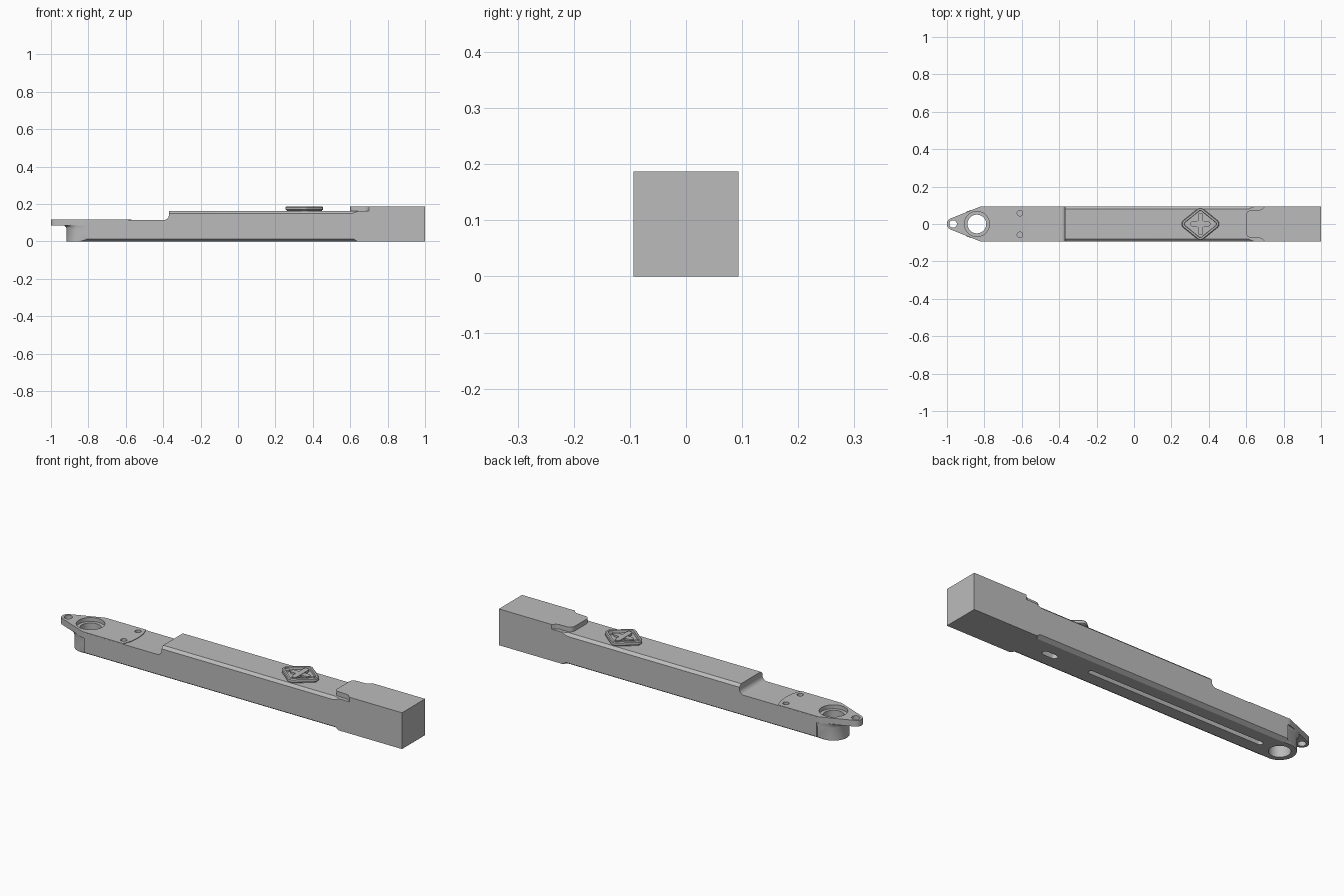
import bpy, bmesh
from math import cos, sin, pi, radians

cube = bpy.data.objects.get("Cube")
if cube:
    bpy.data.objects.remove(cube, do_unlink=True)

grey = bpy.data.materials.new("plain grey")
grey.use_nodes = True
colour = (0.5, 0.5, 0.5, 1)
grey.diffuse_color = colour
grey.node_tree.nodes["Principled BSDF"].inputs["Base Color"].default_value = colour


def hull(circles, n=64):
    """Outline wrapped around circles given as (x, y, radius)."""
    out = []
    for i in range(n):
        c, s = cos(2 * pi * i / n), sin(2 * pi * i / n)
        x, y, r = max(circles, key=lambda k: k[0] * c + k[1] * s + k[2])
        out.append((x + r * c, y + r * s))
    return out


def loft(name, rings):
    """Closed solid through matching rings of 3D points."""
    bm = bmesh.new()
    rows = [[bm.verts.new(p) for p in ring] for ring in rings]
    n = len(rows[0])
    for a, b in zip(rows, rows[1:]):
        for i in range(n):
            j = (i + 1) % n
            bm.faces.new((a[i], a[j], b[j], b[i]))
    bm.faces.new(rows[0])
    bm.faces.new(rows[-1])
    bmesh.ops.remove_doubles(bm, verts=bm.verts, dist=1e-5)
    bmesh.ops.recalc_face_normals(bm, faces=bm.faces)
    mesh = bpy.data.meshes.new(name)
    bm.to_mesh(mesh)
    bm.free()
    mesh.materials.append(grey)
    ob = bpy.data.objects.new(name, mesh)
    bpy.context.collection.objects.link(ob)
    return ob


def stack(name, *layers):
    """Solid from (outline, z) layers."""
    return loft(name, [[(x, y, z) for x, y in o] for o, z in layers])


def prism(name, circles, z0, z1):
    o = hull(circles)
    return stack(name, (o, z0), (o, z1))


def cut(ob, cutters):
    bpy.context.view_layer.objects.active = ob
    for c in cutters:
        m = ob.modifiers.new("cut", "BOOLEAN")
        m.operation, m.solver, m.object = "DIFFERENCE", "EXACT", c
        bpy.ops.object.modifier_apply(modifier=m.name)


def chamfer(name, edge, x0, x1, x2, shift):
    """Left and right edge cutters that fade out between x1 and x2."""
    return [loft(name, [[(x, side * (y + d), z) for y, z in edge]
                        for x, d in ((x0, 0), (x1, 0), (x2, shift))])
            for side in (1, -1)]


# Main bar: side profile with a filleted step, pulled across the width
W, H = 0.094, 0.187
fillet = [(-0.395 + 0.025 * cos(a), 0.14 + 0.025 * sin(a))
          for a in (-pi * i / 16 for i in range(9))]
profile = [(-0.81, 0), (1, 0), (1, H), (0.7, H), (0.7, 0.163), (-0.37, 0.163)]
profile += fillet + [(-0.81, 0.115)]
body = loft("main_bar", [[(x, y, z) for x, z in profile] for y in (-W, W)])

# Nose plate with a tapered tip, and the rounded boss under it
corners = [(x, s * y, 0.001) for s in (1, -1)
           for x, y in ((-0.82, 0.0925), (-0.59, 0.0925), (-0.575, 0.05))]
plate = prism("nose_plate", corners + [(-0.968, 0, 0.032), (-0.57, 0, 0.001)], 0.086, 0.118)


def boss_outline(width, dx=0):
    return hull([(-0.84 + dx, 0, 0.076), (-0.8, width, 0.001), (-0.8, -width, 0.001)])


boss = stack("nose_boss", (boss_outline(0.073), 0), (boss_outline(0.091), 0.013),
             (boss_outline(0.091), 0.066), (boss_outline(0.091, -0.004), 0.078),
             (boss_outline(0.091, -0.016), 0.088))

# Cutters
bore = prism("bore_cutter", [(-0.84, 0, 0.05)], -0.1, 0.3)
counterbore = prism("counterbore_cutter", [(-0.84, 0, 0.067)], 0.098, 0.3)
tip_hole = prism("tip_hole_cutter", [(-0.967, 0, 0.02)], -0.1, 0.3)
screw_holes = [prism("screw_hole_cutter", [(-0.61, s * 0.058, 0.015)], 0.1, 0.3) for s in (1, -1)]
long_slot = prism("long_slot_cutter", [(0.247, 0, 0.013), (-0.727, 0, 0.013)], -0.05, 0.05)
short_slot = prism("short_slot_cutter", [(0.46, 0, 0.016), (0.51, 0, 0.016)], -0.05, 0.05)
low_edges = chamfer("bottom_edge_cutter", [(0.054, -0.013), (0.114, 0.026), (0.15, -0.013)],
                    -0.9, 0.62, 0.64, 0.021)
top_edges = chamfer("top_edge_cutter", [(0.066, 0.176), (0.108, 0.137), (0.15, 0.18)],
                    -0.5, 0.61, 0.65, 0.016)

cut(body, low_edges + top_edges + [bore, counterbore, long_slot, short_slot] + screw_holes)
cut(plate, [bore, counterbore, tip_hole] + screw_holes)
cut(boss, [bore])

# Raised tongue running forward from the square end block
tongue_shape = [(0.705, s * y, 0.001) for s in (1, -1) for y in (0.075,)]
tongue_shape += [(0.625, s * 0.048, 0.025) for s in (1, -1)]
tongue = prism("end_block_tongue", tongue_shape, 0.155, H)
flares = [stack("tongue_flare", *[([(0.66, s * 0.07), (0.685, s * 0.079), (0.7, s * W),
                                    (0.705, s * W), (0.705, s * 0.07)], z) for z in (0.163, H)])
          for s in (1, -1)]

# Diamond-shaped mount with a pocket, a cross and two screws
CX = 0.355


def diamond(r):
    return hull([(CX + 0.074, 0, r), (CX - 0.074, 0, r), (CX, 0.06, r), (CX, -0.06, r)])


mount = stack("diamond_mount", (diamond(0.018), 0.158), (diamond(0.019), 0.166),
              (diamond(0.026), 0.17), (diamond(0.026), 0.183), (diamond(0.022), H))
pocket = stack("pocket_cutter", (diamond(0.011), 0.174), (diamond(0.014), 0.2))
cut(mount, [pocket])
cross_long = prism("cross_bar_long", [(CX - 0.04, 0, 0.014), (CX + 0.04, 0, 0.014)], 0.17, 0.183)
cross_wide = prism("cross_bar_wide", [(CX, -0.045, 0.014), (CX, 0.045, 0.014)], 0.17, 0.185)
hub = prism("cross_hub", [(CX, 0, 0.022)], 0.17, 0.18)
screws = [prism("mount_screw", [(CX + s * 0.073, 0, 0.011)], 0.17, 0.181) for s in (1, -1)]

# Clear away the cutters
for c in [bore, counterbore, tip_hole, long_slot, short_slot, pocket] + screw_holes + low_edges + top_edges:
    bpy.data.objects.remove(c, do_unlink=True)

# Smooth the curves while keeping edges crisp
bpy.ops.object.select_all(action="DESELECT")
for ob in [body, plate, boss, tongue, mount, cross_long, cross_wide, hub] + flares + screws:
    ob.select_set(True)
bpy.context.view_layer.objects.active = body
bpy.ops.object.shade_smooth_by_angle(angle=radians(25))
